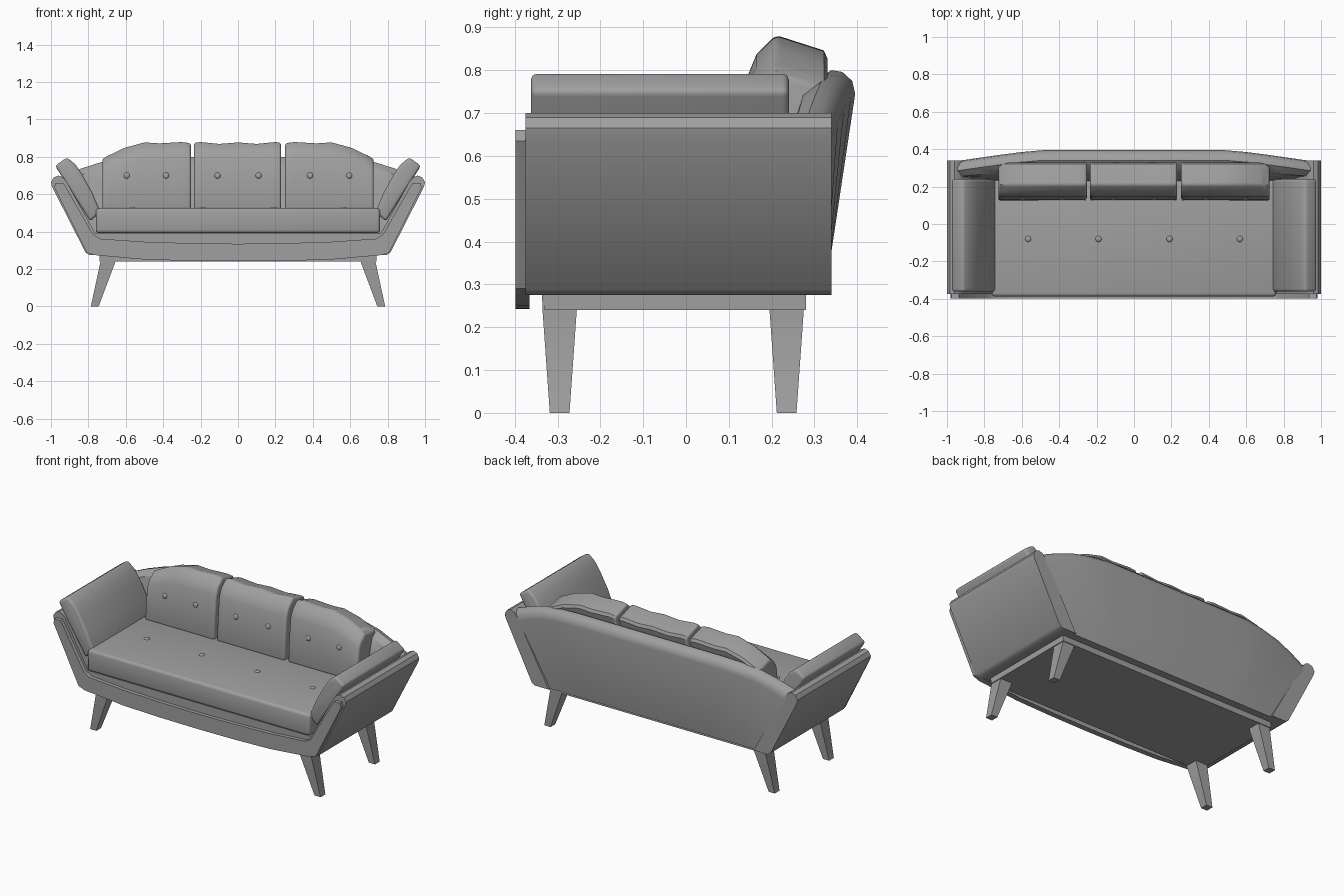
import bpy, bmesh, math
from mathutils import Vector

cube = bpy.data.objects.get("Cube")
if cube:
    bpy.data.objects.remove(cube, do_unlink=True)

grey = bpy.data.materials.new("grey fabric")
grey.use_nodes = True
COLOUR = (0.35, 0.35, 0.35, 1)
grey.diffuse_color = COLOUR
grey.node_tree.nodes["Principled BSDF"].inputs["Base Color"].default_value = COLOUR


def finish(name, bm, bevel=0, segments=3, limit=45):
    """Round the sharp edges, then make a shaded object."""
    bmesh.ops.recalc_face_normals(bm, faces=bm.faces)
    if bevel:
        edges = [e for e in bm.edges if e.calc_face_angle(0) > math.radians(limit)]
        bmesh.ops.bevel(bm, geom=edges, offset=bevel, segments=segments,
                        profile=0.5, affect='EDGES', clamp_overlap=True)
    mesh = bpy.data.meshes.new(name)
    bm.to_mesh(mesh)
    bm.free()
    mesh.materials.append(grey)
    obj = bpy.data.objects.new(name, mesh)
    bpy.context.collection.objects.link(obj)
    bpy.ops.object.select_all(action='DESELECT')
    obj.select_set(True)
    bpy.context.view_layer.objects.active = obj
    bpy.ops.object.shade_smooth_by_angle(angle=math.radians(35))
    return obj


def loft(name, rings, **kw):
    """Skin a row of closed rings and cap both ends."""
    bm = bmesh.new()
    rows = [[bm.verts.new(p) for p in ring] for ring in rings]
    n = len(rows[0])
    for a, b in zip(rows, rows[1:]):
        for i in range(n):
            j = (i + 1) % n
            bm.faces.new((a[i], a[j], b[j], b[i]))
    bm.faces.new(rows[0])
    bm.faces.new(rows[-1])
    return finish(name, bm, **kw)


def extrude_y(name, profile, y0, y1, **kw):
    return loft(name, [[(x, y, z) for x, z in profile] for y in (y0, y1)], **kw)


def box(name, x0, x1, y0, y1, z0, z1, **kw):
    return extrude_y(name, [(x0, z0), (x1, z0), (x1, z1), (x0, z1)], y0, y1, **kw)


def button(name, location, normal):
    bm = bmesh.new()
    bmesh.ops.create_uvsphere(bm, u_segments=16, v_segments=8, radius=0.016)
    bmesh.ops.scale(bm, vec=(1, 1, 0.45), verts=bm.verts)
    obj = finish(name, bm)
    obj.location = location
    obj.rotation_euler = Vector(normal).to_track_quat('Z', 'Y').to_euler()


# Body and underframe
box("seat_deck", -0.78, 0.78, -0.375, 0.325, 0.275, 0.39)
box("underframe", -0.74, 0.74, -0.33, 0.28, 0.24, 0.28)

# Flared arms, their loose cushions and the splayed legs
ARM = [(0.70, 0.275), (0.795, 0.275), (0.815, 0.288), (0.994, 0.64), (1.0, 0.665),
       (0.985, 0.69), (0.96, 0.70), (0.935, 0.69), (0.915, 0.665), (0.76, 0.385)]
ARM_CUSHION = [(0.79, 0.455), (0.735, 0.505), (0.78, 0.61), (0.835, 0.71),
               (0.87, 0.76), (0.915, 0.797), (0.978, 0.752)]
for side, s in (("left", 1), ("right", -1)):
    extrude_y(side + "_arm", [(s * x, z) for x, z in ARM], -0.375, 0.34)
    extrude_y(side + "_arm_cushion", [(s * x, z) for x, z in ARM_CUSHION],
              -0.362, 0.24, bevel=0.015)
    for end, y in (("front", -0.295), ("back", 0.235)):
        rings = []
        for xa, xb, half, z in ((0.655, 0.74, 0.041, 0.275), (0.655, 0.735, 0.04, 0.24),
                                (0.745, 0.787, 0.023, 0)):
            rings.append([(s * xa, y - half, z), (s * xb, y - half, z),
                          (s * xb, y + half, z), (s * xa, y + half, z)])
        loft(f"{side}_{end}_leg", rings)

# Front trim sweeping from arm to arm, as pairs of outer and inner points
TRIM = [((0, 0.242), (0, 0.335)), ((0.25, 0.244), (0.25, 0.338)),
        ((0.5, 0.251), (0.5, 0.346)), ((0.77, 0.275), (0.735, 0.362)),
        ((0.81, 0.29), (0.775, 0.385)), ((0.982, 0.635), (0.918, 0.635)),
        ((0.975, 0.66), (0.935, 0.66))]
pairs = [((-a[0], a[1]), (-b[0], b[1])) for a, b in TRIM[:0:-1]] + TRIM
loft("front_trim", [[(a[0], -0.398, a[1]), (b[0], -0.398, b[1]),
                     (b[0], -0.365, b[1]), (a[0], -0.365, a[1])] for a, b in pairs])

# Curved leaning backrest: bottom x, top x, top height, backward lean
BACK = [(0, 0, 0.80, 0.055), (0.40, 0.49, 0.80, 0.055), (0.50, 0.61, 0.79, 0.045),
        (0.60, 0.73, 0.772, 0.03), (0.68, 0.84, 0.737, 0.015), (0.775, 0.945, 0.695, 0)]


def back_ring(xb, xt, zt, lean, s):
    section = [(0.20, 0.28), (0.325, 0.28), (0.34 + lean, zt - 0.055),
               (0.333 + lean, zt - 0.025), (0.31 + lean, zt - 0.004),
               (0.285 + lean, zt), (0.255 + lean * 0.6, zt - 0.03), (0.25, zt - 0.10)]
    return [(s * (xb + (xt - xb) * (z - 0.28) / (zt - 0.28)), y, z) for y, z in section]


loft("backrest", [back_ring(*b, -1) for b in BACK[:0:-1]] + [back_ring(*b, 1) for b in BACK])

# Seat cushion and its buttons
box("seat_cushion", -0.76, 0.76, -0.388, 0.24, 0.392, 0.526, bevel=0.018)
for i, x in enumerate((-0.566, -0.19, 0.19, 0.566)):
    button(f"seat_button_{i + 1}", (x, -0.08, 0.526), (0, 0, 1))

# Back cushions with softly waved tops
SIDE = [(0.125, 0.52), (0.132, 0.66), (0.145, 0.79), (0.165, 0.838), (0.21, 0.882),
        (0.322, 0.846), (0.33, 0.828), (0.255, 0.52)]
MIDDLE_TOP = [(-0.235, 0.878), (-0.2, 0.882), (-0.1, 0.872), (0, 0.88),
              (0.1, 0.872), (0.2, 0.882), (0.23, 0.878)]
OUTER_TOP = [(0.252, 0.875), (0.3, 0.882), (0.42, 0.875), (0.5, 0.88),
             (0.61, 0.85), (0.68, 0.815), (0.725, 0.79)]


def cushion(name, tops):
    rings = []
    for x, top in tops:
        k = (top - 0.52) / 0.362
        rings.append([(x, y, 0.52 + (z - 0.52) * k) for y, z in SIDE])
    loft(name, rings, bevel=0.012, limit=50)


cushion("middle_back_cushion", MIDDLE_TOP)
cushion("left_back_cushion", OUTER_TOP)
cushion("right_back_cushion", [(-x, z) for x, z in OUTER_TOP])
for i, x in enumerate((-0.595, -0.385, -0.11, 0.11, 0.385, 0.595)):
    button(f"back_button_{i + 1}", (x, 0.135, 0.70), (0, -1, 0.1))
